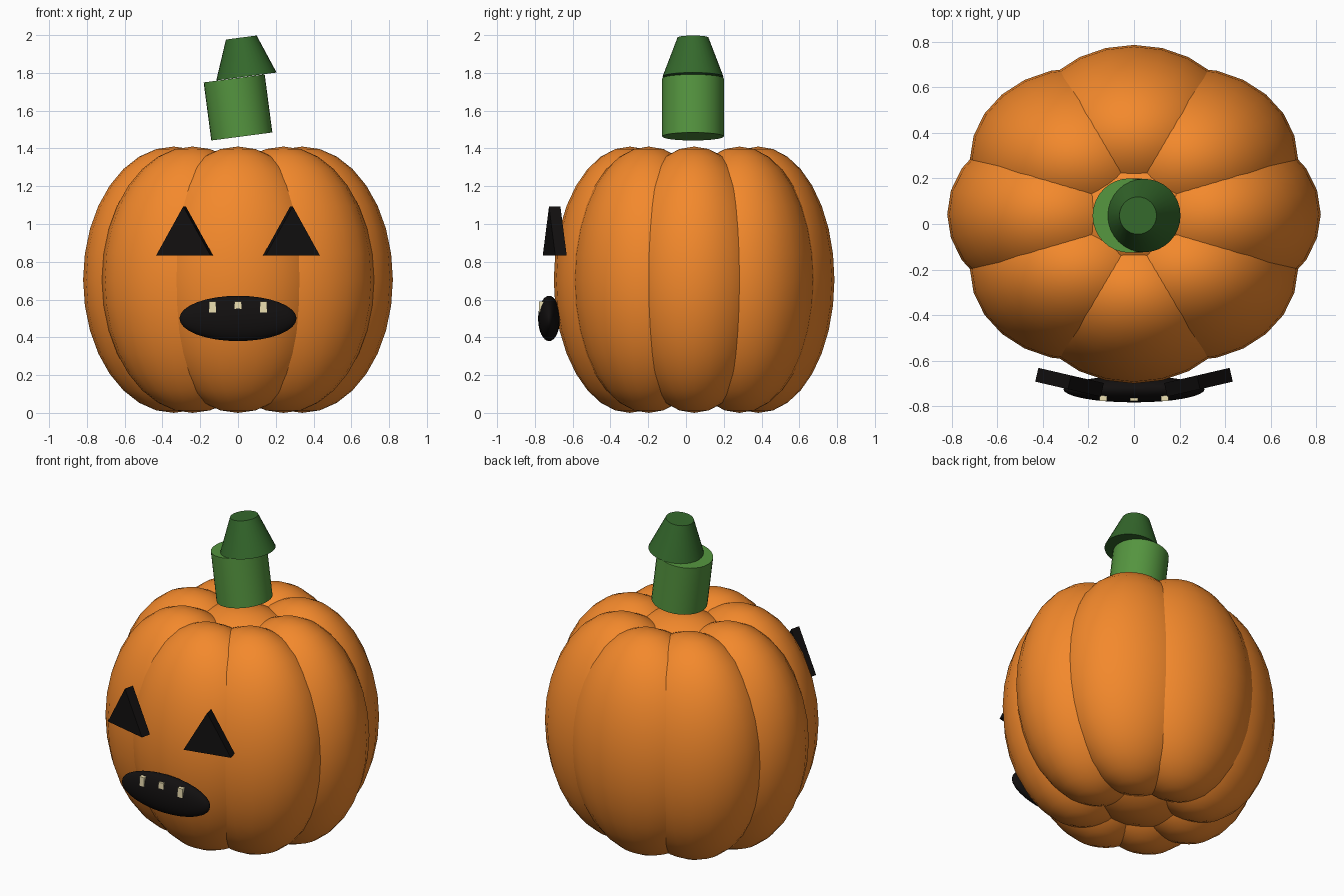
import bpy
from math import sin, cos, pi, radians

if "Cube" in bpy.data.objects:
    bpy.data.objects.remove(bpy.data.objects["Cube"])

CY = 0.043  # pumpkin centre in y


def material(name, rgb):
    m = bpy.data.materials.new(name)
    m.diffuse_color = (*rgb, 1)
    m.use_nodes = True
    m.node_tree.nodes["Principled BSDF"].inputs["Base Color"].default_value = m.diffuse_color
    return m


orange = material("orange", (0.90, 0.25, 0.025))
green = material("green", (0.09, 0.30, 0.05))
dark_green = material("dark_green", (0.035, 0.14, 0.025))
black = material("black", (0.006, 0.005, 0.005))
cream = material("cream", (0.85, 0.75, 0.45))


def finish(name, mat, smooth=True):
    ob = bpy.context.object
    ob.name = name
    ob.data.materials.append(mat)
    if smooth:
        bpy.ops.object.shade_smooth_by_angle(angle=radians(35))
    return ob


def ellipsoid(name, loc, radii, mat, segments=24, rings=16):
    bpy.ops.mesh.primitive_uv_sphere_add(segments=segments, ring_count=rings, radius=1, location=loc)
    bpy.context.object.scale = radii
    return finish(name, mat)


# Body: a core with eight overlapping lobes on a ring
ellipsoid("core", (0, CY, 0.705), (0.62, 0.48, 0.695), orange)
for i in range(8):
    a = i * pi / 4
    ellipsoid(f"lobe_{i + 1}", (0.34 * cos(a), CY + 0.34 * sin(a), 0.705),
              (0.48, 0.403, 0.705), orange)

# Leaning stem and its tapered tip
bpy.ops.mesh.primitive_cylinder_add(vertices=32, radius=0.163, depth=0.31,
                                    location=(0, 0.037, 1.617), rotation=(0, radians(-7.5), 0))
finish("stem", green)
bpy.ops.mesh.primitive_cone_add(vertices=32, radius1=0.161, radius2=0.082, depth=0.208,
                                location=(0.031, 0.037, 1.884), rotation=(0, radians(-7.5), 0))
finish("stem_tip", dark_green)


# Eyes: triangular prisms turned to follow the body
def eye(name, side):
    w, h, t = 0.1475, 0.13, 0.031
    verts = [(x, y, z) for y in (-t, t) for x, z in ((-w, -h), (w, -h), (0, h))]
    faces = [(0, 1, 2), (5, 4, 3), (0, 3, 4, 1), (1, 4, 5, 2), (2, 5, 3, 0)]
    me = bpy.data.meshes.new(name)
    me.from_pydata(verts, [], faces)
    me.materials.append(black)
    ob = bpy.data.objects.new(name, me)
    bpy.context.collection.objects.link(ob)
    ob.location = (side * 0.283, -0.695, 0.963)
    ob.rotation_euler.z = side * radians(13)


eye("left_eye", -1)
eye("right_eye", 1)

# Mouth and three teeth
ellipsoid("mouth", (0, -0.725, 0.5), (0.31, 0.058, 0.12), black, 32, 16)
for i, x in enumerate((-0.135, 0, 0.135)):
    bpy.ops.mesh.primitive_cube_add(size=1, location=(x, -0.758, 0.561))
    bpy.context.object.scale = (0.035, 0.038, 0.058)
    finish(f"tooth_{i + 1}", cream, smooth=False)
